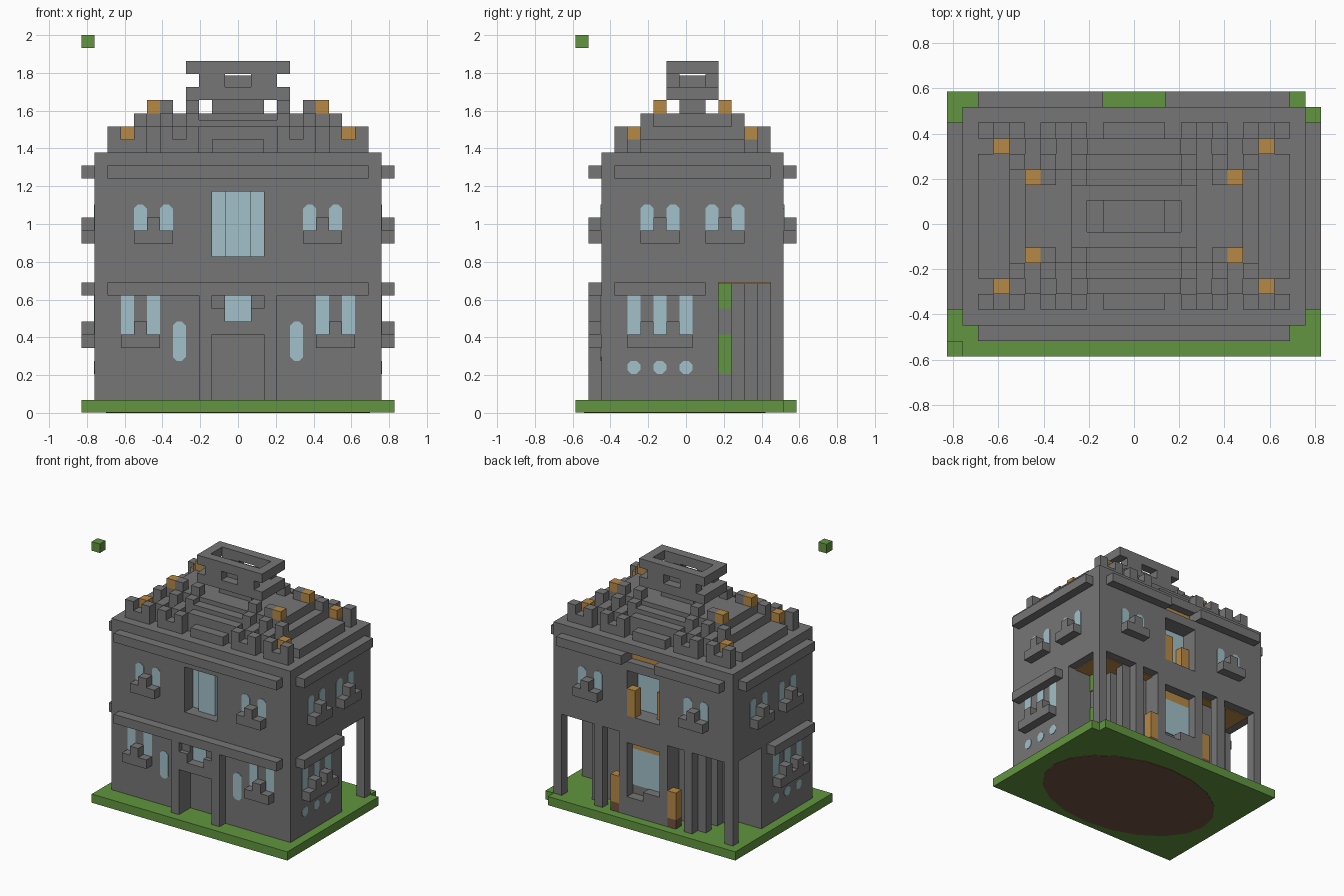
import bpy, bmesh

old = bpy.data.objects.get("Cube")
if old:
    bpy.data.objects.remove(old, do_unlink=True)

U = 2 / 29  # one building block


def material(name, r, g, b):
    m = bpy.data.materials.new(name)
    m.use_nodes = True
    m.diffuse_color = (r, g, b, 1)
    m.node_tree.nodes["Principled BSDF"].inputs["Base Color"].default_value = (r, g, b, 1)
    return m


STONE = material("grey stone", .18, .18, .18)
GRASS = material("grass green", .12, .30, .05)
GLASS = material("pale blue glass", .36, .53, .58)
WOOD = material("golden wood", .47, .25, .06)
SOIL = material("brown soil", .17, .085, .055)


def finish(name, bm, mat):
    bmesh.ops.recalc_face_normals(bm, faces=bm.faces)
    me = bpy.data.meshes.new(name)
    bm.to_mesh(me)
    bm.free()
    me.materials.append(mat)
    ob = bpy.data.objects.new(name, me)
    bpy.context.collection.objects.link(ob)
    return ob


def blocks(name, mat, boxes, mirror=False):
    """Boxes given as (x0, x1, y0, y1, z0, z1) in block units."""
    bm = bmesh.new()
    both = boxes + [(24 - b[1], 24 - b[0], *b[2:]) for b in boxes] if mirror else boxes
    for x0, x1, y0, y1, z0, z1 in both:
        for v in bmesh.ops.create_cube(bm, size=1)["verts"]:
            v.co = ((x0 + (v.co.x + .5) * (x1 - x0) - 12) * U,
                    (y0 + (v.co.y + .5) * (y1 - y0) - 8.5) * U,
                    (z0 + (v.co.z + .5) * (z1 - z0)) * U)
    return finish(name, bm, mat)


def cut(ob, boxes):
    for box in boxes:
        cutter = blocks("cutter", STONE, [box])
        cutter.hide_render = True
        mod = ob.modifiers.new("opening", "BOOLEAN")
        mod.operation, mod.solver, mod.object = "DIFFERENCE", "EXACT", cutter
        bpy.context.view_layer.objects.active = ob
        bpy.ops.object.modifier_apply(modifier=mod.name)
        bpy.data.objects.remove(cutter, do_unlink=True)


def panes(name, wall, starts, z0, z1, low=0, high=0):
    """Thin glass plates with clipped corners, one block wide."""
    bm = bmesh.new()
    for a in starts:
        outline = [(a + low, z0), (a + 1 - low, z0), (a + 1, z0 + low), (a + 1, z1 - high),
                   (a + 1 - high, z1), (a + high, z1), (a, z1 - high), (a, z0 + low)]
        axis, at, out = wall
        ring = []
        for d in (-.02, .05):
            depth = at + out * d
            pts = [(s, depth, z) if axis == "y" else (depth, s, z) for s, z in outline]
            ring.append([bm.verts.new(((x - 12) * U, (y - 8.5) * U, z * U)) for x, y, z in pts])
        n = len(outline)
        bm.faces.new(ring[0])
        bm.faces.new(ring[1])
        for i in range(n):
            j = (i + 1) % n
            bm.faces.new((ring[0][i], ring[0][j], ring[1][j], ring[1][i]))
    bmesh.ops.remove_doubles(bm, verts=bm.verts, dist=.0001)
    finish(name, bm, GLASS)


FRONT, BACK = ("y", 2, -1), ("y", 16, 1)
SIDES = {"left": ("x", 23, 1), "right": ("x", 1, -1)}

# Ground slab, its soil underside and the floating marker block
blocks("lawn", GRASS, [(0, 24, 0, 16, .04, 1), (0, 23, 16, 17, .04, 1)])
blocks("floating_block", GRASS, [(0, 1, 0, 1, 28, 29)])
bm = bmesh.new()
bmesh.ops.create_cone(bm, cap_ends=True, segments=20, radius1=1, radius2=1, depth=.005)
for v in bm.verts:
    v.co = (v.co.x * .7, v.co.y * .48 - .06, v.co.z + .0025)
finish("soil_underside", bm, SOIL)

# Upper storey with window recesses front and back
upper = blocks("upper_storey", STONE, [(1, 23, 2, 16, 10, 20)])
cut(upper, [(10, 14, 1, 4, 12, 17), (10, 14, 14, 17, 12, 17), (10, 14, 15, 17, 18, 19)])
blocks("front_bay_glass", GLASS, [(10, 11, 3.5, 4.01, 12, 17), (13, 14, 3.5, 4.01, 12, 17),
                                  (11, 13, 3, 4.01, 12, 17)])
blocks("back_bay_glass", GLASS, [(10, 14, 13.9, 14.1, 12, 17)])
blocks("back_bay_posts", WOOD, [(13, 14, 15, 16, 12, 15), (10, 11, 14.1, 15, 12, 15)])
blocks("back_cornice_panel", WOOD, [(10, 14, 14.95, 15.1, 18, 19)])

# Ground storey: main hall, stepped porch walls, corner posts
lower = blocks("ground_storey", STONE, [(1, 23, 2, 11, 1, 10)])
cut(lower, [(10, 14, 1, 3, 1, 6), (11, 13, 1, 2.6, 7, 9)])
blocks("porch_steps", STONE, [(4 + s, 20 - s, 11 + s, 12 + s, 1, 10) for s in range(3)])
blocks("corner_post", STONE, [(1, 2, 15, 16, 1, 10)], True)
blocks("porch_columns", STONE, [(5, 6, 14, 15, 1, 10), (6, 7, 14.99, 16, 1, 10)], True)
blocks("porch_ceiling", WOOD, [(2, 9, 11, 15, 9.9, 10)], True)
blocks("porch_ivy", GRASS, [(3.9, 4, 11, 12, 3, 6), (3.9, 4, 11, 12, 8, 10)], True)

# Back entrance bay
bay = blocks("back_entrance", STONE, [(9, 15, 14, 16, 1, 10)])
cut(bay, [(10, 14, 14.9, 17, 3, 9)])
blocks("back_entrance_glass", GLASS, [(10, 14, 14.85, 15, 4, 8)])
blocks("back_entrance_sill", STONE, [(10, 12, 15, 16, 3, 4)])
blocks("back_entrance_lintel", WOOD, [(10, 14, 14.9, 15.9, 9.9, 10.1), (10, 14, 14.9, 15, 8, 9)])
blocks("gate_post", WOOD, [(8, 9, 15, 16, 2, 5)], True)
blocks("gate_post_foot", SOIL, [(8, 9, 15, 16, 1, 2)], True)

# Front portico with transom window
portico = blocks("portico", STONE, [(9, 15, 1, 2, 1, 9)])
cut(portico, [(10, 14, 0, 3, 1, 6), (10, 14, 0, 1.5, 8, 9), (11, 13, 0, 3, 7, 9)])
blocks("transom_glass", GLASS, [(11, 13, 2, 2.1, 7, 9)])

# Cornices
blocks("front_cornices", STONE, [(2, 22, 1, 2, z, z + 1) for z in (9, 18)])
blocks("side_cornices", STONE, [(0, 1, 3, 10, 9, 10), (0, 1, 3, 15, 18, 19)], True)
blocks("back_cornice", STONE, [(2, 10, 16, 17, 18, 19)], True)

# Balconies: a ledge with a raised middle block between panes
front_ledges = [(4, 7, 13), (3, 6, 5)]
blocks("front_balconies", STONE, [b for x0, x1, z in front_ledges for b in
       ((x0, x1, 1, 2, z, z + 1), (x0 + 1, x1 - 1, 1, 2, z + 1, z + 2))], True)
blocks("back_balconies", STONE, [(4, 7, 16, 17, 13, 14), (5, 6, 16, 17, 14, 15)], True)
blocks("side_balconies", STONE, [b for y in (5, 10) for b in
       ((0, 1, y, y + 3, 13, 14), (0, 1, y + 1, y + 2, 14, 15))]
       + [(0, 1, 4, 9, 5, 6), (0, 1, 5, 6, 6, 7), (0, 1, 7, 8, 6, 7)], True)

# Window panes
panes("front_upper_panes", FRONT, (4, 6, 17, 19), 13, 16, .3, .3)
panes("front_lower_panes", FRONT, (3, 5, 18, 20), 6, 9)
panes("front_slot_panes", FRONT, (7, 16), 4, 7, .3, .3)
panes("back_upper_panes", BACK, (4, 6, 17, 19), 13, 16, .3, .3)
for side, wall in SIDES.items():
    panes(side + "_upper_panes", wall, (5, 7, 10, 12), 13, 16, .3, .3)
    panes(side + "_lower_panes", wall, (4, 6, 8), 6, 9)
    panes(side + "_round_panes", wall, (4, 6, 8), 3, 4, .29, .29)

# Stepped roof terraces
blocks("lower_terrace", STONE, [(3, 21, 4, 14, 20, 21), (2, 3, 5, 13, 20, 21),
                                (21, 22, 5, 13, 20, 21)])
blocks("upper_terrace", STONE, [(5, 19, 6, 12, 21, 23), (4, 5, 6, 12, 21, 22),
                                (19, 20, 6, 12, 21, 22)])
blocks("centre_steps", STONE, [b for k in (0, 1) for b in (
    (10, 14, (3, 14)[k], (4, 15)[k], 20, 21), (10, 14, (4, 13)[k], (5, 14)[k], 21, 22),
    (9, 15, (5, 12)[k], (6, 13)[k], 21, 22.5))])

# Crenellations, the same along front and back
teeth = []
for x, top in ((2, 22), (3, 21), (4, 22), (6, 22), (7, 21), (8, 22)):
    teeth += [(x, x + 1, y, y + 1, 20, top) for y in (3, 14)]
for x in (5, 7, 9):
    teeth += [(x, x + 1, y, y + 1, 21, 22) for y in (4, 13)]
for x, top in ((4, 23), (5, 22), (6, 23), (7, 22), (8, 23)):
    teeth += [(x, x + 1, y, y + 1, 21, top) for y in (5, 12)]
for x in (6, 8):
    teeth += [(x, x + 1, y, y + 1, 23, 24) for y in (6, 11)]
blocks("crenellations", STONE, teeth, True)
blocks("roof_lanterns", WOOD, [(3, 4, y, y + 1, 21, 22) for y in (4, 13)]
       + [(5, 6, y, y + 1, 23, 24) for y in (6, 11)], True)

# Cupola: stem, plate, corner piers, core and open ring on top
blocks("cupola_stem", STONE, [(10, 14, 8, 10, 23, 24)])
blocks("cupola_plate", STONE, [(8, 16, 7, 11, 24, 25)])
blocks("cupola_piers", STONE, [(9, 11, y, y + 1, 25, 26) for y in (7, 10)], True)
blocks("cupola_core", STONE, [(10, 14, 8, 10, 25, 25.9)])
ring = blocks("cupola_ring", STONE, [(8, 16, 7, 11, 26, 27)])
cut(ring, [(9, 15, 8, 10, 25, 28)])
